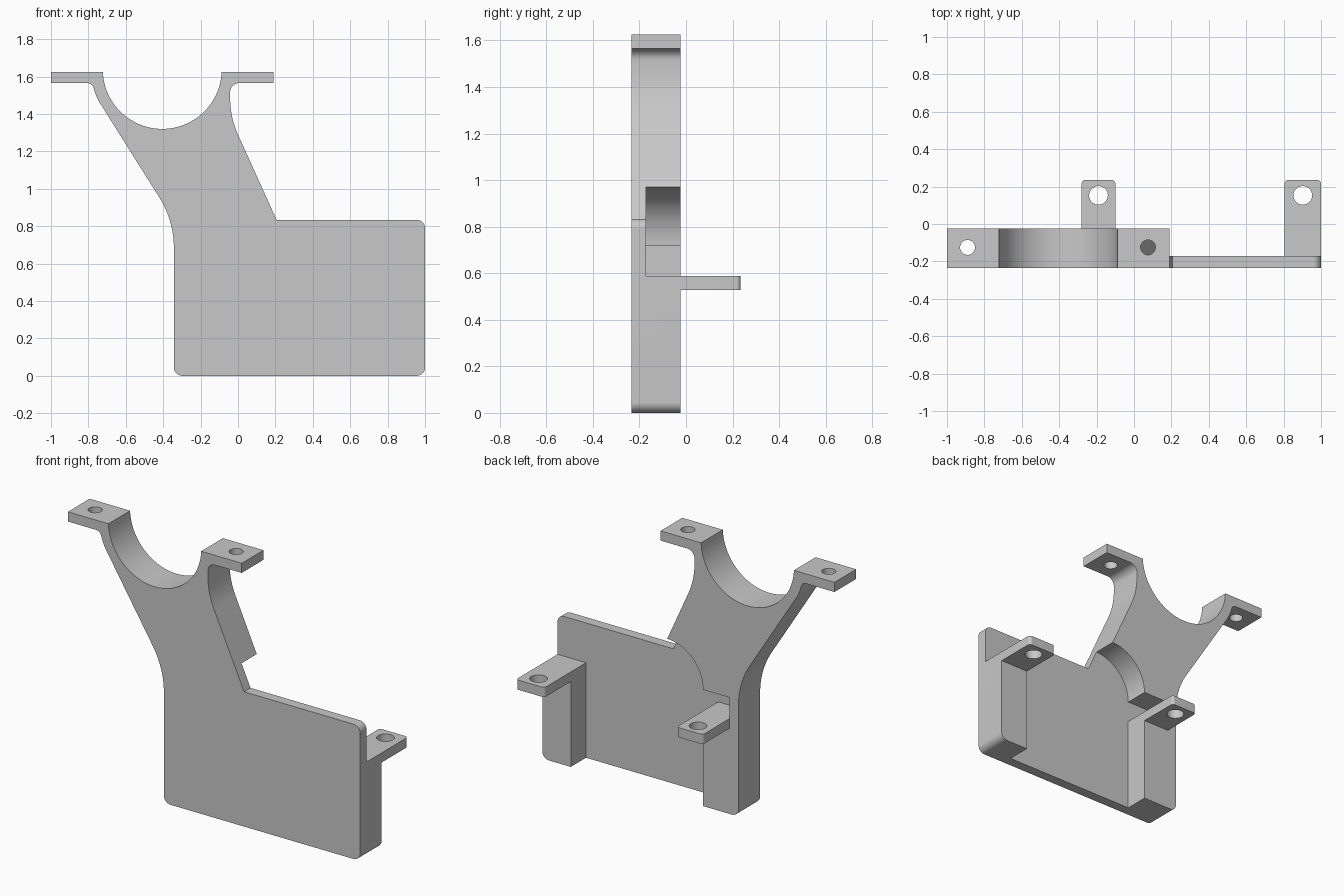
import bpy
import bmesh
from math import sin, tan, cos, radians
from mathutils import Vector

if "Cube" in bpy.data.objects:
    bpy.data.objects.remove(bpy.data.objects["Cube"], do_unlink=True)

grey = bpy.data.materials.new("light grey")
grey.use_nodes = True
grey.diffuse_color = (0.58, 0.58, 0.58, 1)
grey.node_tree.nodes["Principled BSDF"].inputs["Base Color"].default_value = grey.diffuse_color

FRONT, WEB, BACK, TAB_END = -0.235, -0.172, -0.023, 0.235
LEDGE, TAB_LOW = 0.588, 0.528


def arc(cx, cy, r, start, end, steps):
    """Points along a circular arc, angles in degrees."""
    angles = [radians(start + (end - start) * i / steps) for i in range(steps + 1)]
    return [(cx + r * cos(a), cy + r * sin(a)) for a in angles]


def rounded(corners, steps=12):
    """Outline through (x, y, optional radius) corners, with filleted corners."""
    out = []
    for i, c in enumerate(corners):
        p = Vector(c[:2])
        if len(c) == 2:
            out.append(p)
            continue
        r = c[2]
        a = (Vector(corners[i - 1][:2]) - p).normalized()
        b = (Vector(corners[(i + 1) % len(corners)][:2]) - p).normalized()
        half = a.angle(b) / 2
        centre = p + (a + b).normalized() * (r / sin(half))
        u = p + a * (r / tan(half)) - centre
        v = p + b * (r / tan(half)) - centre
        out += [centre + u.lerp(v, k / steps).normalized() * r for k in range(steps + 1)]
    return out


def prism(name, outline, low, high, upright=False):
    """Extrude an outline: along y when upright, otherwise along z."""
    bm = bmesh.new()
    place = (lambda p: (p[0], low, p[1])) if upright else (lambda p: (p[0], p[1], low))
    face = bm.faces.new([bm.verts.new(place(p)) for p in outline])
    made = bmesh.ops.extrude_face_region(bm, geom=[face])["geom"]
    shift = (0, high - low, 0) if upright else (0, 0, high - low)
    bmesh.ops.translate(bm, vec=shift, verts=[g for g in made if isinstance(g, bmesh.types.BMVert)])
    bmesh.ops.recalc_face_normals(bm, faces=bm.faces)
    mesh = bpy.data.meshes.new(name)
    bm.to_mesh(mesh)
    bm.free()
    mesh.materials.append(grey)
    obj = bpy.data.objects.new(name, mesh)
    bpy.context.collection.objects.link(obj)
    return obj


def activate(obj):
    bpy.ops.object.select_all(action="DESELECT")
    obj.select_set(True)
    bpy.context.view_layer.objects.active = obj


def cut(obj, cutter):
    cutter.hide_render = True
    mod = obj.modifiers.new("cut", "BOOLEAN")
    mod.operation = "DIFFERENCE"
    mod.solver = "EXACT"
    mod.object = cutter
    activate(obj)
    bpy.ops.object.modifier_apply(modifier=mod.name)
    bpy.data.objects.remove(cutter, do_unlink=True)


def drill(obj, x, y, r, low, high):
    cut(obj, prism("drill", arc(x, y, r, 0, 350, 35), low, high))


def finish(obj):
    activate(obj)
    bpy.ops.object.shade_smooth_by_angle(angle=radians(25))


# Bracket body: flanges, round saddle, slanted arm and broad lower plate
saddle = arc(-0.405, 1.638, 0.318, 182.3, 357.7, 48)
body = prism("bracket_body", rounded(
    [(-1, 1.625)] + saddle + [
        (0.19, 1.625), (0.19, 1.565), (-0.042, 1.565, 0.05), (-0.042, 1.383, 0.47),
        (0.206, 0.834), (1, 0.834, 0.045), (1, 0, 0.045), (-0.343, 0, 0.045),
        (-0.343, 0.83, 0.5), (-0.757, 1.488, 0.28), (-0.78, 1.565, 0.035), (-1, 1.565)]),
    FRONT, BACK, upright=True)

# Rear pocket: leaves a thin web, two side columns and a curved arm root
pocket = [(-0.1, -0.1), (0.805, -0.1), (0.805, LEDGE), (1.1, LEDGE), (1.1, 0.97)]
pocket += arc(0.15, 0.72, 0.25, 90, 180, 16)
pocket += [(-0.28, 0.72), (-0.28, LEDGE), (-0.1, LEDGE)]
cut(body, prism("pocket", pocket, WEB, 0.1, upright=True))

# Screw holes in the top flanges
for x in (-0.89, 0.075):
    drill(body, x, -0.125, 0.04, 1.52, 1.7)
finish(body)

# Drilled mounting tabs behind the columns
for name, x0, x1 in (("right_mounting_tab", -0.28, -0.1), ("left_mounting_tab", 0.805, 1)):
    tab = prism(name, rounded([(x0, BACK), (x1, BACK), (x1, TAB_END, 0.02), (x0, TAB_END, 0.02)]),
                TAB_LOW, LEDGE)
    drill(tab, (x0 + x1) / 2, 0.153, 0.05, 0.4, 0.7)
    finish(tab)
